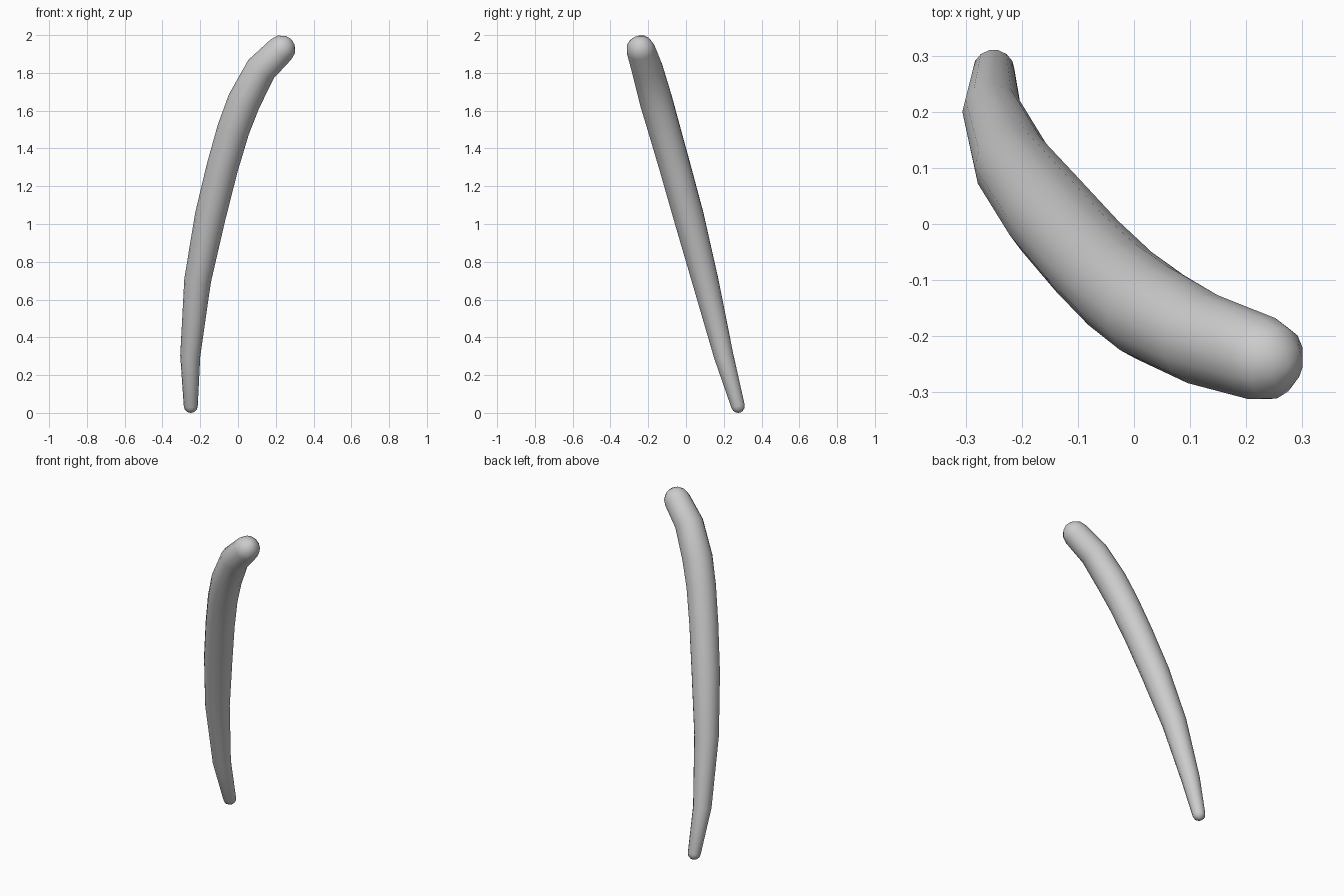
import bpy, bmesh, math
from mathutils import Vector

if "Cube" in bpy.data.objects:
    bpy.data.objects.remove(bpy.data.objects["Cube"])

# Centre line of the curved, tapering shaft: x, y, z, radius
PATH = [
    (-0.250, 0.275, 0.037, 0.037),
    (-0.253, 0.200, 0.30, 0.053),
    (-0.214, 0.102, 0.70, 0.071),
    (-0.147, 0.014, 1.04, 0.082),
    (-0.083, -0.058, 1.30, 0.084),
    (-0.025, -0.115, 1.50, 0.086),
    (0.032, -0.158, 1.65, 0.088),
    (0.122, -0.205, 1.82, 0.083),
    (0.228, -0.240, 1.924, 0.076),
]
SIDES = 14
CAP = [math.radians(a) for a in (30, 60, 80)]

pts = [Vector(p[:3]) for p in PATH]
rad = [p[3] for p in PATH]
n = len(pts)
tan = [(pts[min(i + 1, n - 1)] - pts[max(i - 1, 0)]).normalized() for i in range(n)]

# Ring stations, including the rounded ends
stations = [(pts[0] - tan[0] * rad[0] * math.sin(a), tan[0], rad[0] * math.cos(a)) for a in reversed(CAP)]
stations += list(zip(pts, tan, rad))
stations += [(pts[-1] + tan[-1] * rad[-1] * math.sin(a), tan[-1], rad[-1] * math.cos(a)) for a in CAP]

bm = bmesh.new()
rings = []
for c, t, r in stations:
    u = Vector((0, 1, 0)).cross(t).normalized()
    v = t.cross(u)
    rings.append([bm.verts.new(c + r * (u * math.cos(k * math.tau / SIDES) + v * math.sin(k * math.tau / SIDES)))
                  for k in range(SIDES)])

# Skin between the rings
for a, b in zip(rings, rings[1:]):
    for k in range(SIDES):
        j = (k + 1) % SIDES
        bm.faces.new((a[k], a[j], b[j], b[k]))

# Closed tips
for ring, tip in ((rings[0], pts[0] - tan[0] * rad[0]), (rings[-1], pts[-1] + tan[-1] * rad[-1])):
    p = bm.verts.new(tip)
    for k in range(SIDES):
        bm.faces.new((ring[k], ring[(k + 1) % SIDES], p))

bmesh.ops.recalc_face_normals(bm, faces=bm.faces)
for f in bm.faces:
    f.smooth = True
mesh = bpy.data.meshes.new("curved_shaft")
bm.to_mesh(mesh)
bm.free()
bpy.context.collection.objects.link(bpy.data.objects.new("curved_shaft", mesh))
